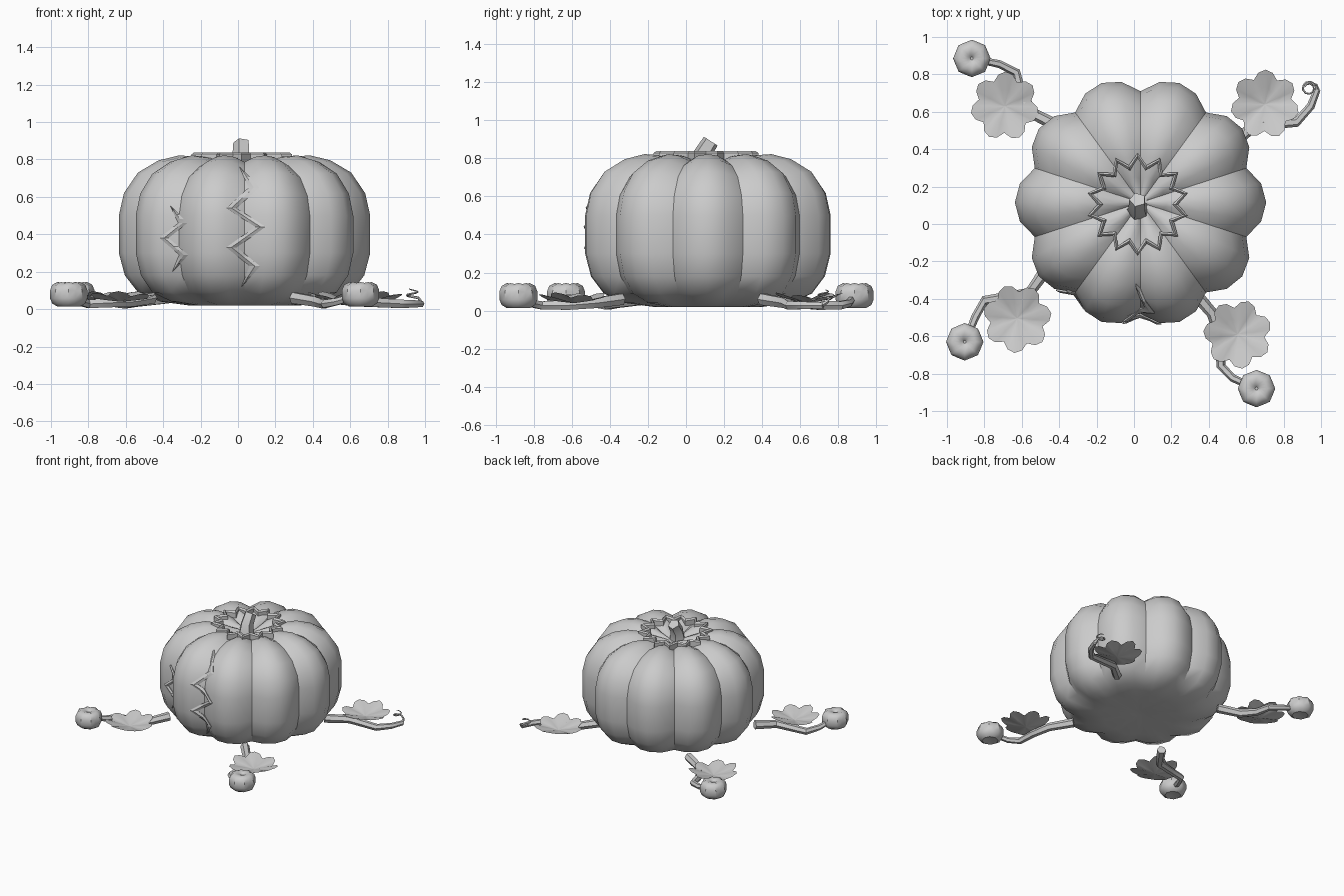
import bpy, bmesh, math
from mathutils import Vector
from mathutils.bvhtree import BVHTree

if "Cube" in bpy.data.objects:
    bpy.data.objects.remove(bpy.data.objects["Cube"])


def skin(name, rings, loop=False, cap=True, angle=40):
    """Bridge equal-sized rings of points into one mesh."""
    bm = bmesh.new()
    vs = [[bm.verts.new(p) for p in r] for r in rings]
    n, m = len(rings[0]), len(rings)
    for i in range(m if loop else m - 1):
        a, b = vs[i], vs[(i + 1) % m]
        for j in range(n):
            k = (j + 1) % n
            bm.faces.new((a[j], a[k], b[k], b[j]))
    if cap and not loop:
        bm.faces.new(vs[0])
        bm.faces.new(vs[-1])
    bmesh.ops.recalc_face_normals(bm, faces=bm.faces)
    me = bpy.data.meshes.new(name)
    bm.to_mesh(me)
    bm.free()
    me.polygons.foreach_set("use_smooth", [True] * len(me.polygons))
    me.set_sharp_from_angle(angle=math.radians(angle))
    ob = bpy.data.objects.new(name, me)
    bpy.context.collection.objects.link(ob)
    return ob


def pumpkin(name, cx, cy, profile, lobes, segs, depth, sink):
    """Ribbed body: valleys are pulled in, and pulled down near the top."""
    n = lobes * segs
    top = max(z for r, z in profile)
    rings = []
    for r, z in profile:
        ring = []
        for i in range(n):
            a = 2 * math.pi * i / n
            t = abs(((i / segs + 0.5) % 1) - 0.5) * 2   # 0 ridge .. 1 valley
            f = t ** 2
            q = r * (1 - depth * f)
            dz = sink * f * max(0, z / top - 0.6) / 0.4 * min(1, r / 0.1)
            ring.append((cx + q * math.cos(a), cy + q * math.sin(a), z - dz))
        rings.append(ring)
    return skin(name, rings)


def tube(name, pts, radii, sides=6, ref=(0, 0, 1)):
    pts = [Vector(p) for p in pts]
    rings = []
    for i, p in enumerate(pts):
        t = (pts[min(i + 1, len(pts) - 1)] - pts[max(i - 1, 0)]).normalized()
        u = t.cross(Vector(ref)).normalized()
        v = u.cross(t)
        rings.append([p + radii[i] * (u * math.cos(a) + v * math.sin(a))
                      for a in (2 * math.pi * k / sides for k in range(sides))])
    return skin(name, rings)


# Main pumpkin
CX, CY = 0.035, 0.115
body = pumpkin("pumpkin_body", CX, CY, [
    (.05, .04), (.3, .02), (.45, .04), (.57, .09), (.64, .18), (.672, .3),
    (.672, .5), (.645, .62), (.57, .73), (.46, .795), (.35, .822),
    (.25, .815), (.14, .785), (.04, .755)], 10, 4, 0.115, 0.035)
tree = BVHTree.FromPolygons([v.co.copy() for v in body.data.vertices],
                            [tuple(p.vertices) for p in body.data.polygons])

# Zigzag rim of the cut lid
rings = []
for i in range(28):
    a = 2 * math.pi * i / 28
    r = 0.275 if i % 2 else 0.215
    rings.append([(0.02 + q * math.cos(a), 0.105 + q * math.sin(a), z)
                  for q, z in ((r, .785), (r, .828), (r - .014, .838), (r - .03, .825), (r - .03, .785))])
skin("lid_rim", rings, loop=True, angle=25)

# Leaning stem
tube("stem", [(.02, .075, .75), (.02, .085, .82), (.02, .13, .89)],
     [.06, .05, .045], 5, (0, 1, 0))


# Zigzag cracks laid on the front of the body
def crack(name, pts, width):
    path = []
    for (x0, z0), (x1, z1) in zip(pts, pts[1:]):
        path += [(x0 + (x1 - x0) * k / 4, z0 + (z1 - z0) * k / 4) for k in range(4)]
    path.append(pts[-1])
    rows = []
    for i, (x, z) in enumerate(path):
        w = width * min(1, 0.05 + i / 4, 0.05 + (len(path) - 1 - i) / 4)
        row = []
        for dx, out in ((-w, .008), (0, .016), (w, .008), (0, -.03)):
            hit = tree.ray_cast(Vector((x + dx, -2, z)), Vector((0, 1, 0)))[0]
            row.append((x + dx, hit.y - out, z))
        rows.append(row)
    skin(name, rows, angle=20)


crack("crack_large", [(.01, .76), (.085, .65), (-.035, .54), (.12, .44),
                      (-.035, .33), (.09, .23), (.02, .12)], .028)
crack("crack_small", [(-.36, .55), (-.295, .46), (-.395, .38), (-.29, .29), (-.35, .2)], .024)

# Vines running out over the ground
vines = {
    "back_left": [(-.38, .51), (-.54, .59), (-.605, .7), (-.63, .81), (-.72, .855), (-.84, .88)],
    "back_right": [(.5, .4), (.64, .525), (.87, .545), (.945, .63), (.98, .72)],
    "front_left": [(-.46, -.23), (-.56, -.37), (-.8, -.41), (-.85, -.5), (-.89, -.6)],
    "front_right": [(.3, -.34), (.42, -.48), (.46, -.62), (.465, -.76), (.53, -.825), (.63, -.87)],
}
for key, path in vines.items():
    n = len(path)
    zs = [.06, .04] + [.028] * (n - 2)
    if key != "back_right":
        zs[-2:] = [.04, .07]
    tube("vine_" + key, [(x, y, z) for (x, y), z in zip(path, zs)],
         [.034 - .016 * i / (n - 1) for i in range(n)], 6)

# Curled tendril at the end of the back right vine
curl = [(.98, .715, .03), (.972, .745, .05)]
for i in range(13):
    a = math.radians(35 + 40 * i)
    r = .036 - .0012 * i
    curl.append((.935 + r * math.cos(a), .725 + r * math.sin(a), .06 + .004 * i))
tube("tendril", curl, [.014] + [.008 - .0004 * i for i in range(len(curl) - 1)], 5)

# Small pumpkins on the other vines
for key, x, y in (("back_left", -.867, .885), ("front_left", -.905, -.63), ("front_right", .655, -.88)):
    pumpkin("small_pumpkin_" + key, x, y, [
        (.02, .02), (.06, .013), (.088, .03), (.1, .058), (.1, .1),
        (.088, .13), (.06, .145), (.025, .138), (.008, .122)], 8, 2, .07, .008)

# Scalloped, cupped leaves
for key, x, y, turn in (("back_left", -.69, .63, .2), ("back_right", .70, .64, 1.1),
                        ("front_left", -.625, -.505, .6), ("front_right", .555, -.59, 1.7)):
    rings = []
    for f, z in ((.02, .04), (.5, .058), (1, .078)):
        ring = []
        for i in range(28):
            a = 2 * math.pi * i / 28
            s = abs(math.sin(3.5 * a))
            r = f * (.143 + .042 * s)
            ring.append((x + r * math.cos(a + turn), y + r * math.sin(a + turn),
                         z + f * (.022 * s - .014 + .01 * math.sin(2 * a))))
        rings.append(ring)
    leaf = skin("leaf_" + key, rings, cap=False)
    bm = bmesh.new()
    bm.from_mesh(leaf.data)
    bmesh.ops.holes_fill(bm, edges=[e for e in bm.edges if e.is_boundary and
                                    all((v.co.xy - Vector((x, y))).length < .01 for v in e.verts)])
    bm.to_mesh(leaf.data)
    bm.free()
